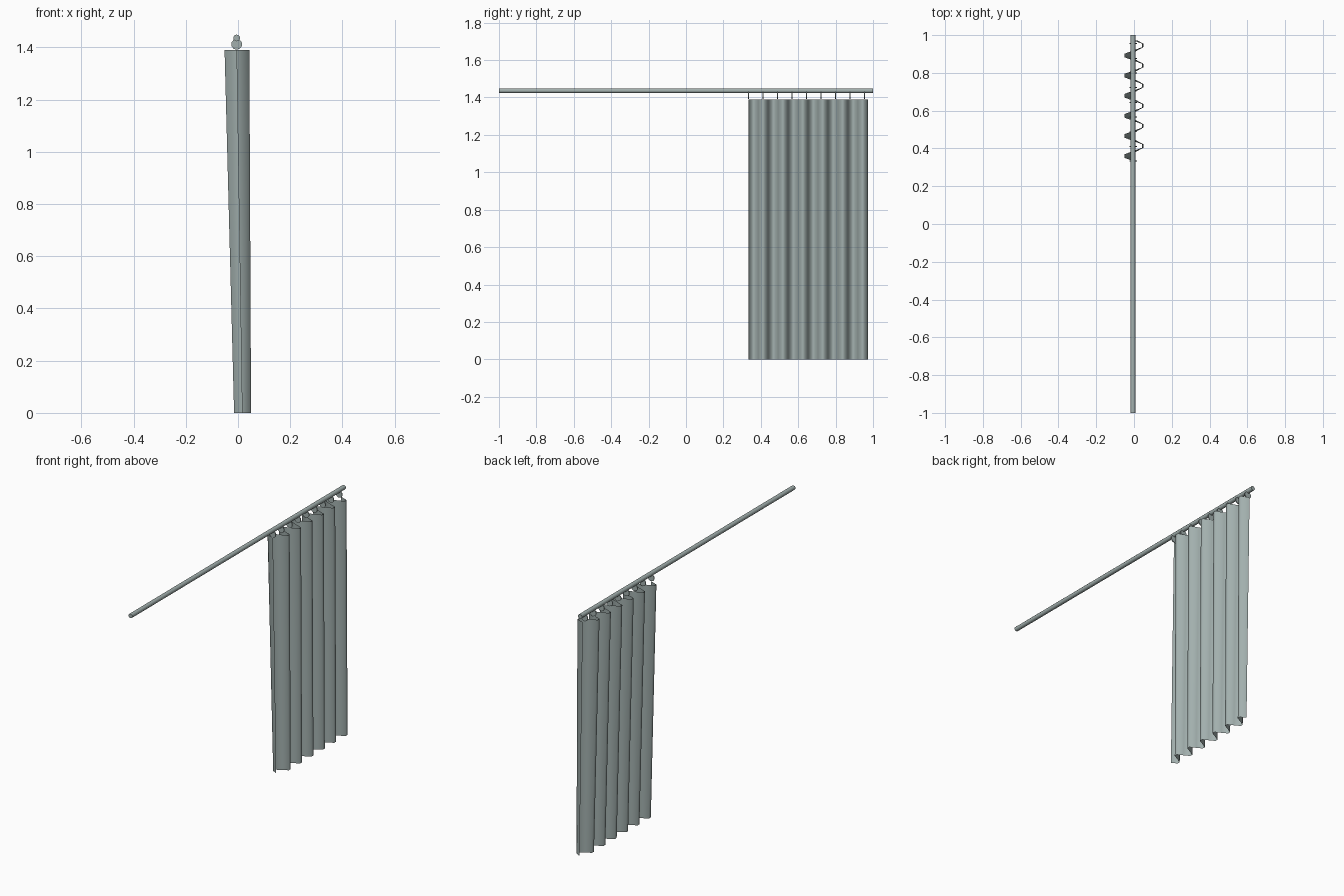
import bpy, bmesh, math
from mathutils import Matrix

cube = bpy.data.objects.get("Cube")
if cube:
    bpy.data.objects.remove(cube)

# One grey-green colour for everything
mat = bpy.data.materials.new("grey_green")
colour = (0.36, 0.43, 0.42, 1)
mat.diffuse_color = colour
mat.use_nodes = True
mat.node_tree.nodes["Principled BSDF"].inputs["Base Color"].default_value = colour


def add_object(name, bm, angle):
    mesh = bpy.data.meshes.new(name)
    bm.to_mesh(mesh)
    bm.free()
    mesh.materials.append(mat)
    obj = bpy.data.objects.new(name, mesh)
    bpy.context.collection.objects.link(obj)
    bpy.ops.object.select_all(action="DESELECT")
    obj.select_set(True)
    bpy.context.view_layer.objects.active = obj
    bpy.ops.object.shade_smooth_by_angle(angle=math.radians(angle))
    return obj


def cylinder_along_y(name, radius, length, sides, x, y, z):
    bm = bmesh.new()
    bmesh.ops.create_cone(bm, cap_ends=True, segments=sides, radius1=radius,
                          radius2=radius, depth=length)
    bm.transform(Matrix.Translation((x, y, z)) @ Matrix.Rotation(math.pi / 2, 4, "X"))
    return add_object(name, bm, 50)


# Rail
cylinder_along_y("curtain_rail", 0.013, 2.0, 10, -0.005, 0, 1.436)

# Thin round hangers between rail and cloth
first, last, hangers = 0.333, 0.955, 9
for i in range(hangers):
    y = first + (last - first) * i / (hangers - 1)
    cylinder_along_y("hanger_%d" % (i + 1), 0.021, 0.005, 10, -0.005, y, 1.412)

# Pleated cloth: a wave that is deeper at the top and drifts sideways at the hem
start, end, folds, steps = 0.333, 0.972, 6, 6
tip = math.sin(math.pi / 3)
bm = bmesh.new()
rows = []
for z, centre, depth in ((0, 0.0175, 0.0325), (1.39, -0.004, 0.0475)):
    row = []
    for i in range(folds * steps + 1):
        wave = math.sin(math.tau * i / steps) / tip
        y = start + (end - start) * i / (folds * steps)
        row.append(bm.verts.new((centre - depth * wave, y, z)))
    rows.append(row)
for i in range(folds * steps):
    bm.faces.new((rows[0][i], rows[0][i + 1], rows[1][i + 1], rows[1][i]))
add_object("curtain", bm, 80)
